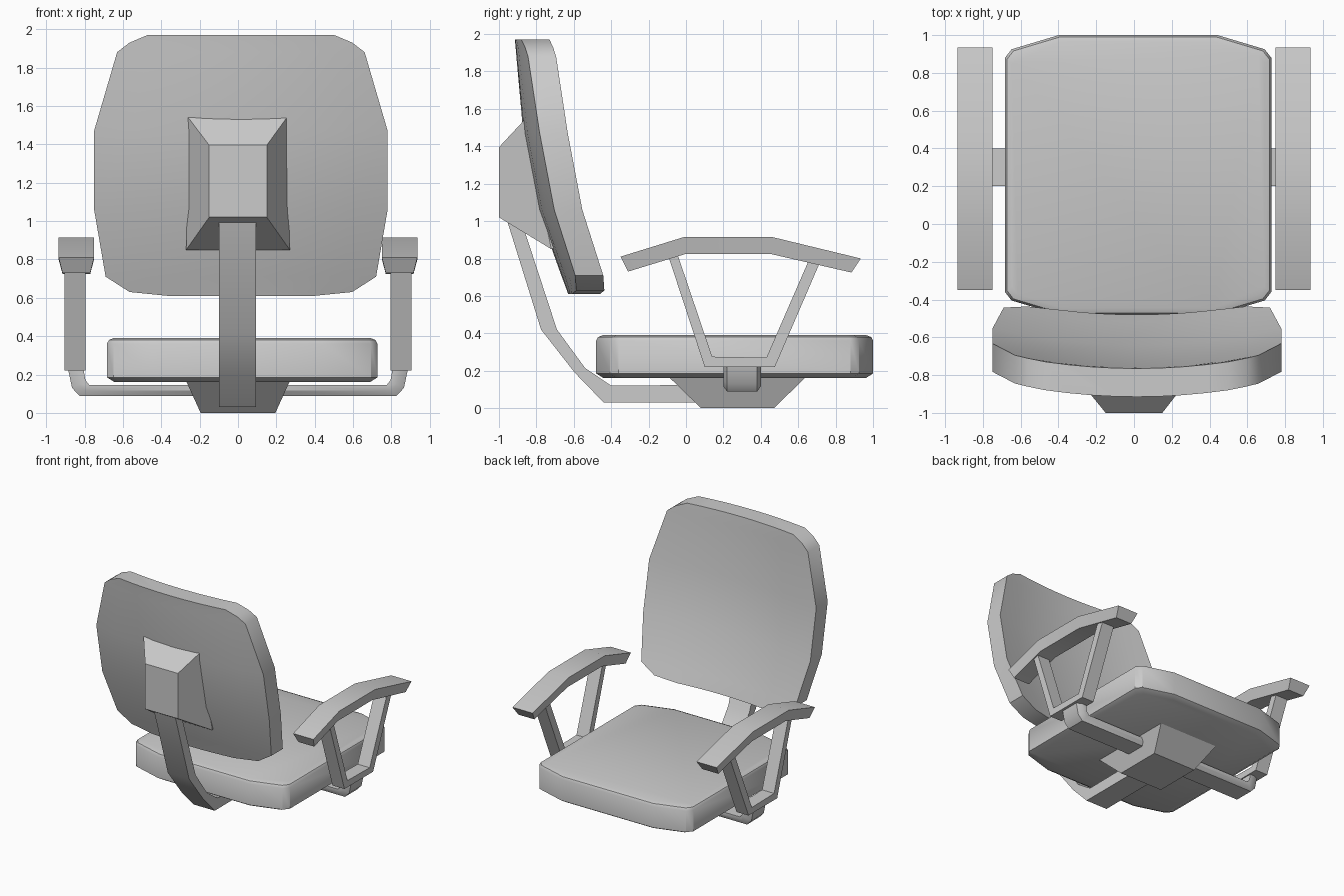
import bpy, bmesh, math

if "Cube" in bpy.data.objects:
    bpy.data.objects.remove(bpy.data.objects["Cube"], do_unlink=True)

grey = bpy.data.materials.new("plain_grey")
grey.use_nodes = True
COLOUR = (0.6, 0.6, 0.6, 1)
grey.diffuse_color = COLOUR
grey.node_tree.nodes["Principled BSDF"].inputs["Base Color"].default_value = COLOUR


def loft(name, rings, angle=35):
    """Skin a list of equal-length closed rings and cap both ends."""
    bm = bmesh.new()
    rows = [[bm.verts.new(p) for p in ring] for ring in rings]
    for a, b in zip(rows, rows[1:]):
        for i in range(len(a)):
            j = (i + 1) % len(a)
            bm.faces.new((a[i], a[j], b[j], b[i]))
    bm.faces.new(rows[0])
    bm.faces.new(rows[-1])
    bmesh.ops.recalc_face_normals(bm, faces=bm.faces)
    mesh = bpy.data.meshes.new(name)
    bm.to_mesh(mesh)
    bm.free()
    mesh.materials.append(grey)
    obj = bpy.data.objects.new(name, mesh)
    bpy.context.collection.objects.link(obj)
    bpy.ops.object.select_all(action='DESELECT')
    obj.select_set(True)
    bpy.context.view_layer.objects.active = obj
    bpy.ops.object.shade_smooth_by_angle(angle=math.radians(angle))
    return obj


def rect_xy(x0, x1, y0, y1, z):
    return [(x0, y0, z), (x1, y0, z), (x1, y1, z), (x0, y1, z)]


def strap(name, outer, inner, x0, x1):
    """Bent bar: side profile (y, z) pairs, spanning x0 to x1."""
    return loft(name, [[(x0, *o), (x1, *o), (x1, *i), (x0, *i)]
                       for o, i in zip(outer, inner)])


# Seat cushion: chamfered outline with bevelled rims
quarter = [(0.42, 0.74), (0.67, 0.665), (0.705, 0.62)]
outline = (quarter + [(x, -y) for x, y in reversed(quarter)]
           + [(-x, -y) for x, y in quarter]
           + [(-x, y) for x, y in reversed(quarter)])
rims = [(0.16, 0.04), (0.185, 0), (0.36, 0), (0.38, 0.01), (0.39, 0.035)]
loft("seat", [[(0.022 + x * (1 - inset / 0.7), 0.26 + y * (1 - inset / 0.74), z)
               for x, y in outline] for z, inset in rims])

# Backrest: leaning curved slab, rows of (height, half width, rear y)
rows = [(0.61, 0.38, -0.63), (0.63, 0.58, -0.637), (0.71, 0.705, -0.667),
        (1.06, 0.765, -0.792), (1.47, 0.765, -0.87), (1.88, 0.645, -0.907),
        (1.93, 0.58, -0.911), (1.97, 0.485, -0.915)]
steps = [-1, -0.75, -0.5, -0.25, 0, 0.25, 0.5, 0.75, 1]
rings = []
for z, half, y in rows:
    rear = [(0.015 + half * t, y + 0.15 * (half * t) ** 2, z) for t in steps]
    front = [(px, py + 0.15, pz) for px, py, pz in reversed(rear)]
    rings.append(rear + front)
loft("backrest", rings, 40)

# Flared mount behind the backrest
loft("back_mount", [
    [(-0.15, -1, 1.02), (0.15, -1, 1.02), (0.15, -1, 1.395), (-0.15, -1, 1.395)],
    [(-0.27, -0.72, 0.85), (0.27, -0.72, 0.85),
     (0.255, -0.865, 1.54), (-0.26, -0.865, 1.54)],
    [(-0.26, -0.66, 0.87), (0.26, -0.66, 0.87),
     (0.25, -0.81, 1.52), (-0.25, -0.81, 1.52)]])

# Spine strap from the mount down under the seat
strap("spine",
      [(-0.965, 1.03), (-0.775, 0.42), (-0.595, 0.19), (-0.44, 0.03), (0.15, 0.03)],
      [(-0.88, 1.0), (-0.69, 0.42), (-0.54, 0.215), (-0.40, 0.12), (0.15, 0.125)],
      -0.1, 0.095)

# Tapered block under the seat
loft("base_block", [rect_xy(-0.195, 0.195, 0.08, 0.47, 0),
                    rect_xy(-0.27, 0.27, -0.09, 0.64, 0.165)])

# Arm supports, frames and pads on both sides
for side, s in (("right", -1), ("left", 1)):
    lower = [(0.1, 0.088), (0.825, 0.088), (0.865, 0.13), (0.885, 0.225)]
    upper = [(0.1, 0.145), (0.775, 0.145), (0.795, 0.17), (0.805, 0.225)]
    loft(side + "_arm_support",
         [[(s * a, 0.22, b), (s * a, 0.38, b), (s * (a + c) / 2, 0.4, (b + d) / 2),
           (s * c, 0.4, d), (s * c, 0.2, d), (s * (a + c) / 2, 0.2, (b + d) / 2)]
          for (a, b), (c, d) in zip(lower, upper)])
    strap(side + "_arm_frame",
          [(-0.1, 0.83), (0.1, 0.22), (0.475, 0.22), (0.725, 0.8)],
          [(-0.048, 0.83), (0.14, 0.275), (0.43, 0.27), (0.665, 0.81)],
          s * 0.795, s * 0.905)
    top = [(-0.35, 0.81), (-0.01, 0.915), (0.46, 0.915), (0.935, 0.8)]
    bottom = [(-0.31, 0.73), (0.0, 0.825), (0.45, 0.825), (0.885, 0.725)]
    loft(side + "_arm_pad",
         [[(s * 0.75, *t), (s * 0.935, *t), (s * 0.915, *b), (s * 0.77, *b)]
          for t, b in zip(top, bottom)])
